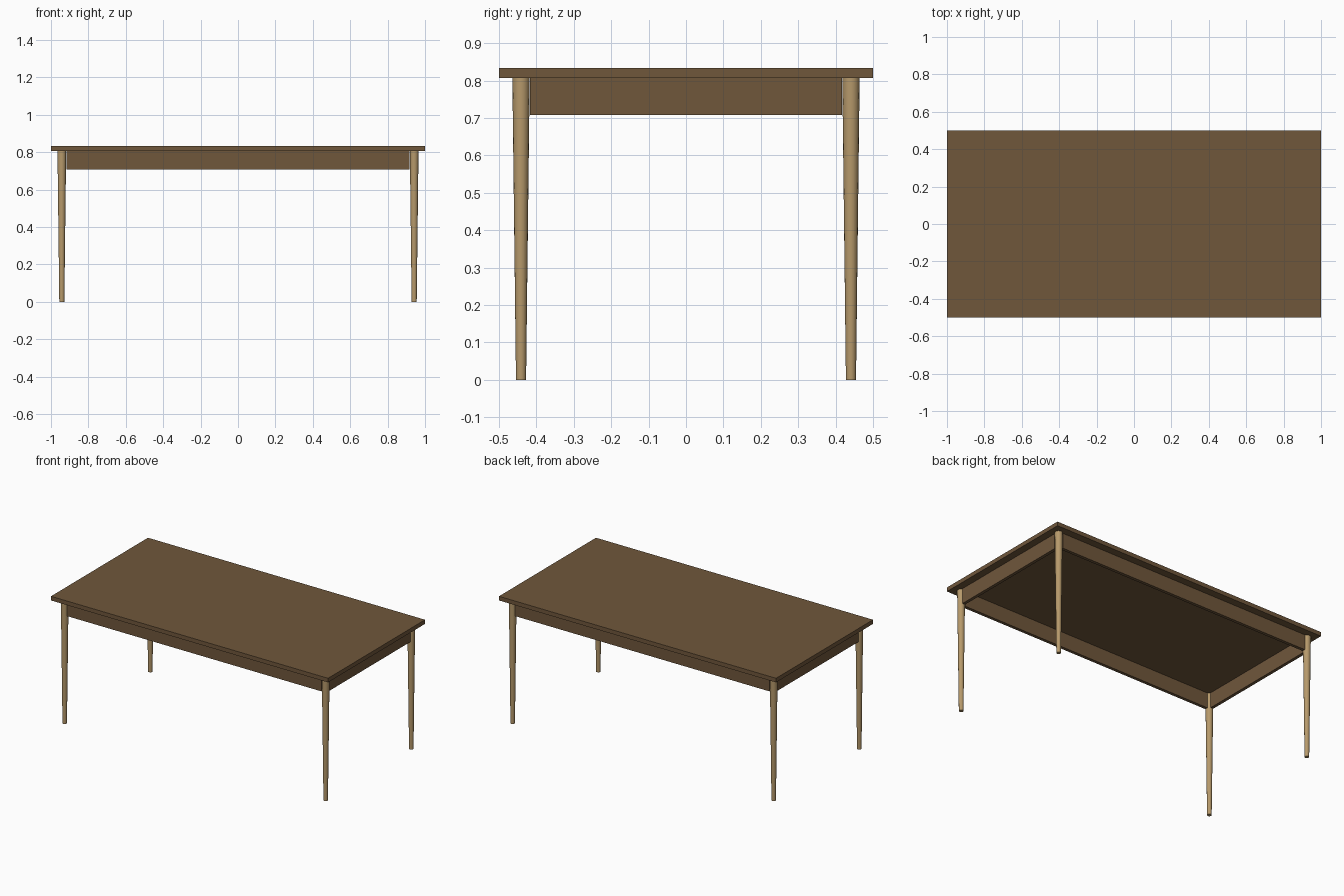
import bpy

if "Cube" in bpy.data.objects:
    bpy.data.objects.remove(bpy.data.objects["Cube"])

def material(name, rgb):
    m = bpy.data.materials.new(name)
    m.diffuse_color = (*rgb, 1)
    m.use_nodes = True
    m.node_tree.nodes["Principled BSDF"].inputs["Base Color"].default_value = m.diffuse_color
    return m

dark_wood = material("dark wood", (0.162, 0.095, 0.044))
light_wood = material("light wood", (0.47, 0.32, 0.147))

def box(name, size, centre):
    bpy.ops.mesh.primitive_cube_add(size=1, location=centre)
    o = bpy.context.object
    o.name = name
    o.scale = size
    bpy.ops.object.transform_apply(location=False, rotation=False, scale=True)
    o.data.materials.append(dark_wood)
    return o

LEG_X, LEG_Y = 0.942, 0.441
TOP_Z, APRON_Z, HEIGHT = 0.807, 0.708, 0.834

# Tabletop
box("tabletop", (2, 1, HEIGHT - TOP_Z), (0, 0, (HEIGHT + TOP_Z) / 2))

# Apron boards running between the legs
h, mid, t = TOP_Z - APRON_Z, (TOP_Z + APRON_Z) / 2, 0.02
for s, front, side in ((-1, "front", "left"), (1, "back", "right")):
    box(front + "_apron", (2 * 0.918, t, h), (0, s * LEG_Y, mid))
    box(side + "_apron", (t, 2 * 0.417, h), (s * LEG_X, 0, mid))

# Tapered round legs
for sx, side in ((-1, "left"), (1, "right")):
    for sy, end in ((-1, "front"), (1, "back")):
        bpy.ops.mesh.primitive_cone_add(vertices=16, radius1=0.0135, radius2=0.0232, depth=TOP_Z,
                                        location=(sx * LEG_X, sy * LEG_Y, TOP_Z / 2))
        leg = bpy.context.object
        leg.name = f"{end}_{side}_leg"
        leg.data.materials.append(light_wood)
        bpy.ops.object.shade_smooth_by_angle()
